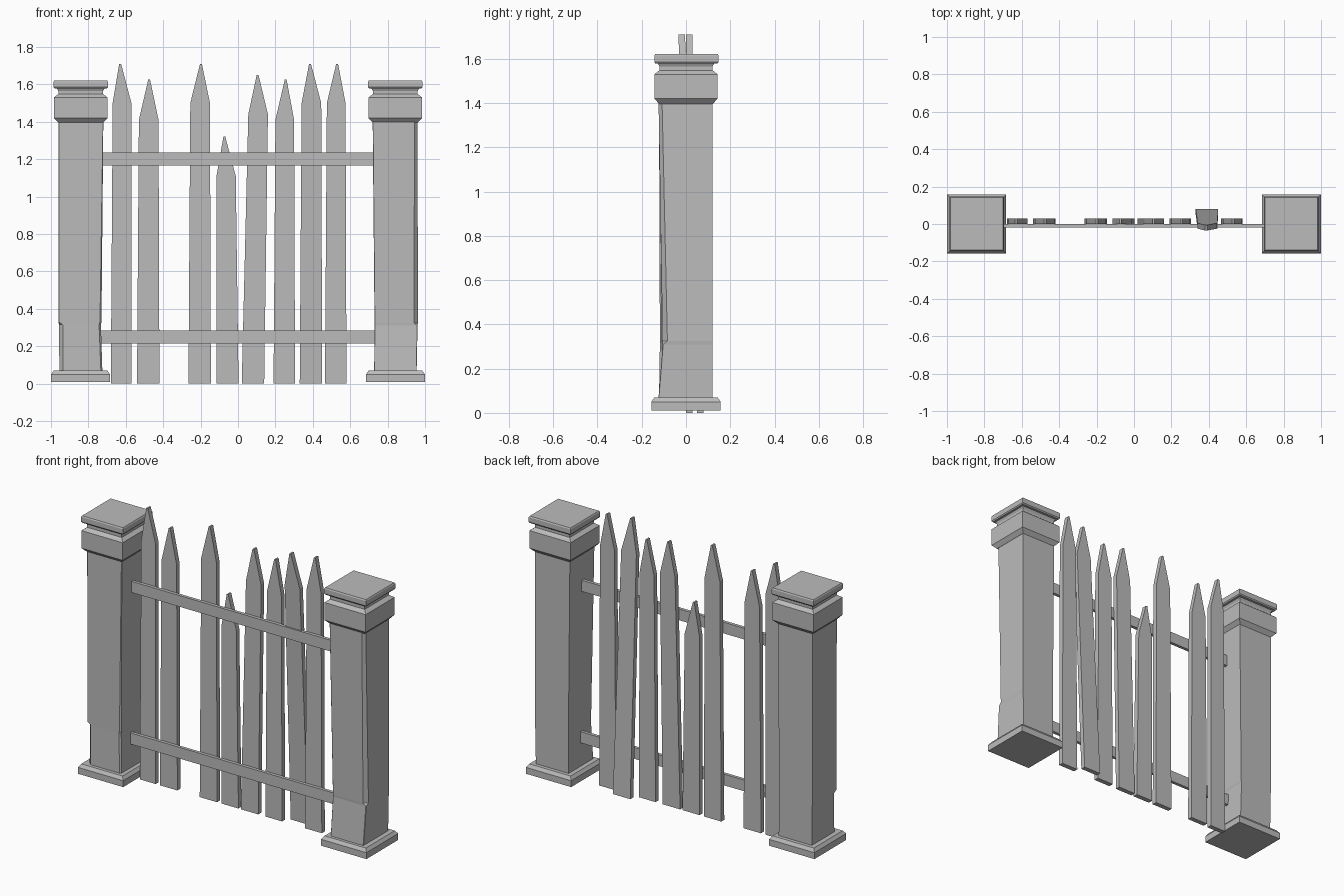
import bpy, bmesh

cube = bpy.data.objects.get("Cube")
if cube:
    bpy.data.objects.remove(cube)

GREY = (0.5, 0.5, 0.5, 1)
mat = bpy.data.materials.new("weathered grey")
mat.use_nodes = True
mat.diffuse_color = GREY
mat.node_tree.nodes["Principled BSDF"].inputs["Base Color"].default_value = GREY


def loft(name, rings):
    """Skin a stack of equal-length point rings and cap both ends."""
    bm = bmesh.new()
    loops = [[bm.verts.new(p) for p in ring] for ring in rings]
    n = len(loops[0])
    for a, b in zip(loops, loops[1:]):
        for i in range(n):
            j = (i + 1) % n
            bm.faces.new((a[i], a[j], b[j], b[i]))
    bm.faces.new(loops[0][::-1])
    bm.faces.new(loops[-1])
    bmesh.ops.recalc_face_normals(bm, faces=bm.faces)
    mesh = bpy.data.meshes.new(name)
    bm.to_mesh(mesh)
    bm.free()
    mesh.materials.append(mat)
    obj = bpy.data.objects.new(name, mesh)
    bpy.context.collection.objects.link(obj)
    return obj


def square(cx, half, z, cy=0.0):
    return [(cx - half, cy - half, z), (cx + half, cy - half, z),
            (cx + half, cy + half, z), (cx - half, cy + half, z)]


def shaft_ring(x0, x1, y0, z, cut0, cut1):
    """Rectangle whose two front corners are chipped by cut0 and cut1."""
    y1 = 0.12
    return [(x0 + cut0, y0, z), (x1 - cut1, y0, z), (x1, y0 + cut1, z),
            (x1, y1, z), (x0, y1, z), (x0, y0 + cut0, z)]


# Stone pillars: plinth, collar and cap share one design
for side, sx in (("left", 1), ("right", -1)):
    loft(side + "_pillar_base",
         [square(sx * 0.842, h, z) for h, z in
          ((0.157, 0.01), (0.157, 0.05), (0.143, 0.07))])
    loft(side + "_pillar_collar",
         [square(sx * 0.841, h, z) for h, z in
          ((0.12, 1.395), (0.143, 1.42), (0.143, 1.53), (0.12, 1.548),
           (0.12, 1.565), (0.128, 1.58))])
    loft(side + "_pillar_cap",
         [square(sx * 0.841, h, z, 0.002) for h, z in
          ((0.14, 1.578), (0.145, 1.585), (0.145, 1.615), (0.141, 1.622))])

# Worn shafts, each chipped along different corners
loft("left_pillar_shaft", [
    shaft_ring(0.728, 0.955, -0.125, 0.06, 0.002, 0.002),
    shaft_ring(0.73, 0.96, -0.105, 0.31, 0.002, 0.002),
    shaft_ring(0.73, 0.962, -0.106, 0.325, 0.002, 0.022),
    shaft_ring(0.72, 0.96, -0.124, 1.40, 0.002, 0.016)])
loft("right_pillar_shaft", [
    shaft_ring(-0.955, -0.725, -0.122, 0.06, 0.02, 0.008),
    shaft_ring(-0.957, -0.733, -0.118, 0.315, 0.02, 0.01),
    shaft_ring(-0.96, -0.73, -0.118, 0.33, 0.002, 0.008),
    shaft_ring(-0.96, -0.72, -0.122, 1.40, 0.002, 0.002)])

# Horizontal rails
for name, z in (("lower_rail", 0.25), ("upper_rail", 1.2)):
    loft(name, [[(x, y, z + dz) for y, dz in
                 ((-0.02, -0.035), (0, -0.035), (0, 0.035), (-0.02, 0.035))]
                for x in (-0.735, 0.735)])

# Pickets: bottom left/right, shoulder left/right, shoulder height, tip x, tip z
pickets = [
    (-0.68, -0.57, -0.67, -0.57, 1.50, -0.63, 1.71),
    (-0.54, -0.42, -0.53, -0.425, 1.41, -0.475, 1.625),
    (-0.265, -0.145, -0.255, -0.15, 1.50, -0.198, 1.71),
    (-0.115, 0.003, -0.115, -0.012, 1.11, -0.073, 1.32),
    (0.02, 0.14, 0.055, 0.16, 1.44, 0.105, 1.65),
    (0.19, 0.305, 0.2, 0.3, 1.41, 0.255, 1.625),
    (0.33, 0.45, 0.34, 0.445, 1.50, 0.385, 1.71),
    (0.465, 0.58, 0.475, 0.575, 1.50, 0.53, 1.71),
]
for i, (b0, b1, s0, s1, sz, tx, tz) in enumerate(pickets):
    # The seventh picket has come loose and leans forward
    lean = (0.05, -0.085) if i == 6 else (0, 0)
    outline = [(b0, 0), (b1, 0), (s1, sz), (tx + 0.005, tz), (tx - 0.005, tz), (s0, sz)]
    loft("picket_%d" % (i + 1),
         [[(x, y + lean[0] + lean[1] * z / tz, z) for x, z in outline]
          for y in (0, 0.03)])
